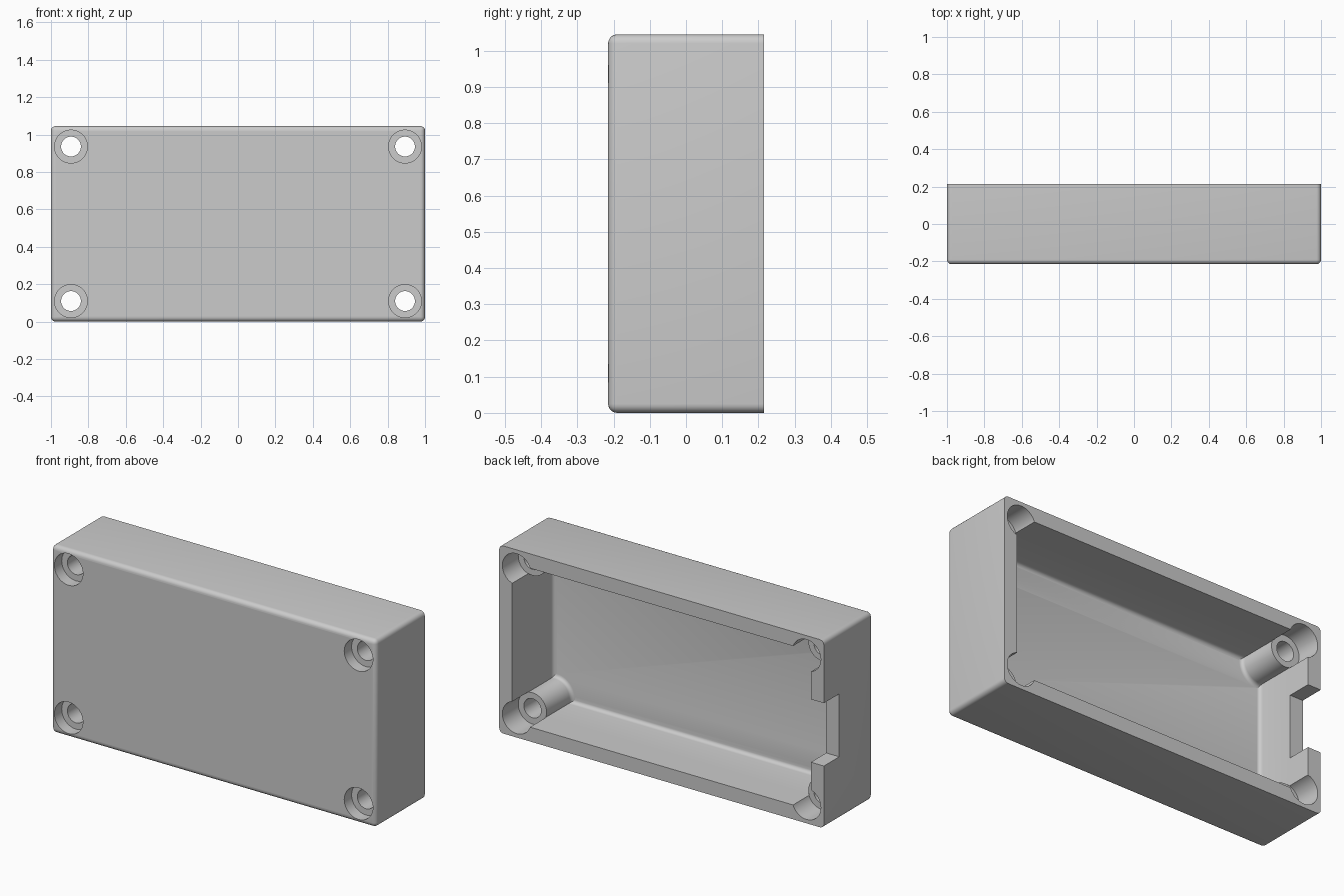
import bpy, bmesh
from math import acos, asin, pi, sin, cos, radians
from mathutils import Matrix, Vector

if "Cube" in bpy.data.objects:
    bpy.data.objects.remove(bpy.data.objects["Cube"], do_unlink=True)

HEIGHT, BACK = 1.045, 0.215
MID = HEIGHT / 2
WALL = 0.08
FLOOR = -0.145          # inner face of the front panel
POST_TOP = 0.075        # where the screw posts end
POST_X, POST_Z = 0.893, 0.413
POST_R, SEAT_R, HOLE_R = 0.0865, 0.088, 0.053

grey = bpy.data.materials.new("grey plastic")
grey.use_nodes = True
grey.diffuse_color = (0.6, 0.6, 0.6, 1)
grey.node_tree.nodes["Principled BSDF"].inputs["Base Color"].default_value = (0.6, 0.6, 0.6, 1)


def finish(bm, name):
    bmesh.ops.recalc_face_normals(bm, faces=bm.faces)
    mesh = bpy.data.meshes.new(name)
    bm.to_mesh(mesh)
    bm.free()
    mesh.materials.append(grey)
    obj = bpy.data.objects.new(name, mesh)
    bpy.context.collection.objects.link(obj)
    return obj


def box(name, low, high, bevel=0):
    low, high = Vector(low), Vector(high)
    bm = bmesh.new()
    bmesh.ops.create_cube(bm, size=1, matrix=Matrix.Translation((low + high) / 2)
                          @ Matrix.Diagonal((*(high - low), 1)))
    if bevel:  # round every edge except the rim at the back
        edges = [e for e in bm.edges if min(v.co.y for v in e.verts) < low.y + 0.01]
        bmesh.ops.bevel(bm, geom=edges, offset=bevel, segments=5, profile=0.5, affect='EDGES')
    return finish(bm, name)


def cylinders(name, radius, y0, y1):
    """One cylinder along y at each of the four screw positions."""
    bm = bmesh.new()
    for sx in (-1, 1):
        for sz in (-1, 1):
            place = Matrix.Translation((sx * POST_X, (y0 + y1) / 2, MID + sz * POST_Z))
            bmesh.ops.create_cone(bm, cap_ends=True, segments=48, radius1=radius, radius2=radius,
                                  depth=y1 - y0, matrix=place @ Matrix.Rotation(pi / 2, 4, 'X'))
    return finish(bm, name)


def cavity():
    """Inner space: a rectangle with its corners taken by the posts, rounded at the floor."""
    start = -acos((1 - WALL - POST_X) / POST_R)
    end = -pi - asin((MID - WALL - POST_Z) / POST_R)
    steps = 16
    arc = [start + (end - start) * i / steps for i in range(steps + 1)]
    corner = [(POST_X + POST_R * cos(a), POST_Z + POST_R * sin(a)) for a in arc]
    outline = []
    for sx, sz in ((1, 1), (-1, 1), (-1, -1), (1, -1)):
        outline += [(sx * x, sz * z) for x, z in corner[::sx * sz]]
    bm = bmesh.new()
    floor = bm.faces.new([bm.verts.new((x, FLOOR, MID + z)) for x, z in outline])
    rim = bmesh.ops.extrude_face_region(bm, geom=[floor], use_keep_orig=True)["geom"]
    for v in rim:
        if isinstance(v, bmesh.types.BMVert):
            v.co.y = BACK + 0.1
    bmesh.ops.recalc_face_normals(bm, faces=bm.faces)
    edges = [e for e in bm.edges if all(v.co.y < FLOOR + 0.01 for v in e.verts)]
    bmesh.ops.bevel(bm, geom=edges, offset=0.02, segments=4, profile=0.5, affect='EDGES')
    return finish(bm, "cavity_cutter")


# Outer shell
shell = box("enclosure_shell", (-1, -BACK, 0), (1, BACK, HEIGHT), bevel=0.025)

# Cavity, rim pockets over the posts, screw head seats, screw holes, cable notch
cutters = [
    cavity(),
    cylinders("rim_pocket_cutter", SEAT_R, POST_TOP, BACK + 0.1),
    cylinders("screw_seat_cutter", SEAT_R, -BACK - 0.1, FLOOR - 0.005),
    cylinders("screw_hole_cutter", HOLE_R, -BACK - 0.2, BACK + 0.2),
    box("cable_notch_cutter", (-1.1, 0.08, MID - 0.175), (-0.88, BACK + 0.1, MID + 0.175)),
]

bpy.ops.object.select_all(action='DESELECT')
bpy.context.view_layer.objects.active = shell
shell.select_set(True)
for cutter in cutters:
    cutter.hide_render = True
    cut = shell.modifiers.new(cutter.name, 'BOOLEAN')
    cut.operation, cut.solver, cut.object = 'DIFFERENCE', 'EXACT', cutter
    bpy.ops.object.modifier_apply(modifier=cut.name)
    bpy.data.objects.remove(cutter, do_unlink=True)

bpy.ops.object.shade_smooth_by_angle(angle=radians(30))
